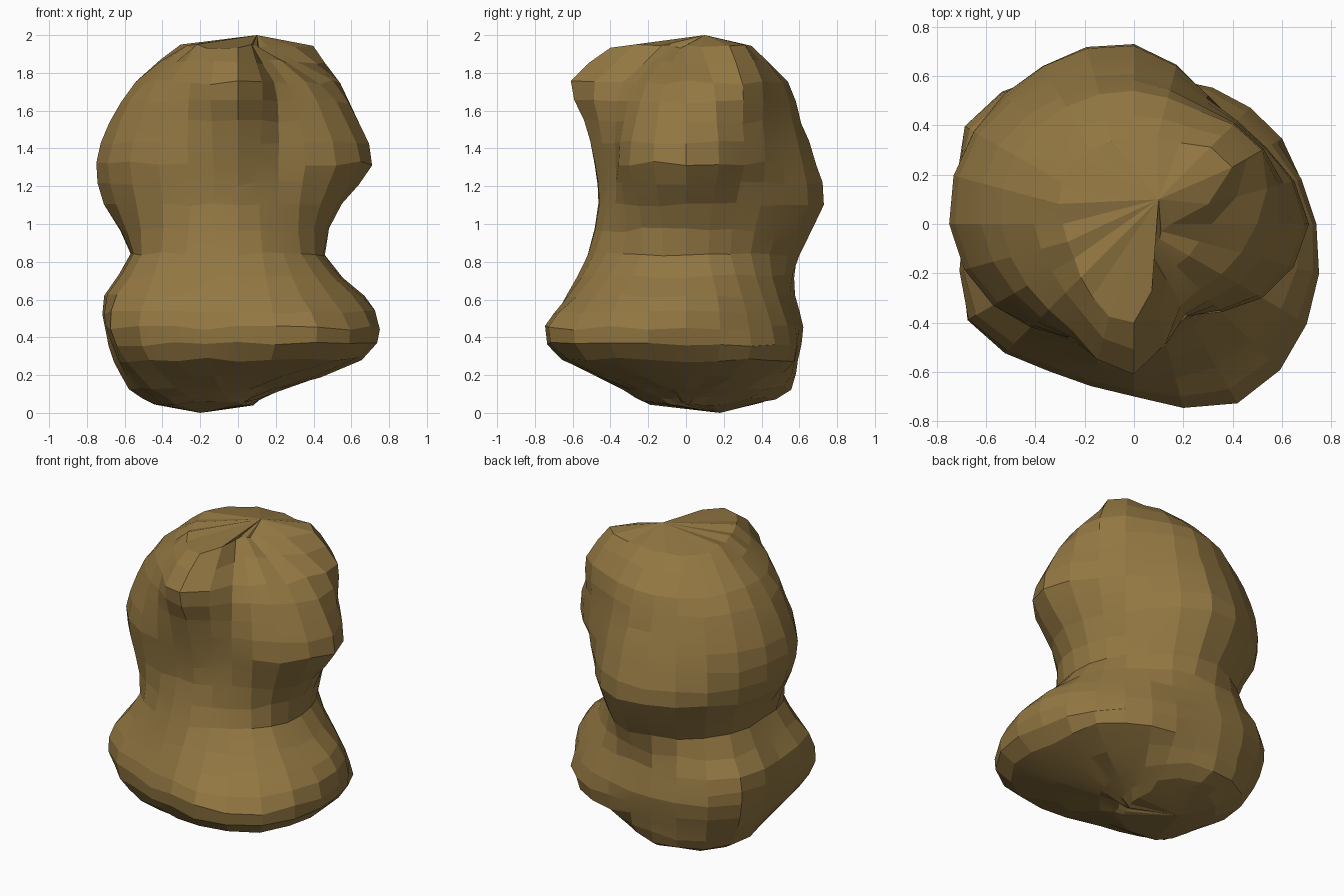
import bpy
import bmesh
import math
import random
from mathutils import Vector

random.seed(4)

default_cube = bpy.data.objects.get("Cube")
if default_cube:
    bpy.data.objects.remove(default_cube, do_unlink=True)

# Earthy brown surface
brown = bpy.data.materials.new("earth_brown")
brown.use_nodes = True
colour = (0.29, 0.185, 0.055, 1)
brown.diffuse_color = colour
shader = brown.node_tree.nodes["Principled BSDF"]
shader.inputs["Base Color"].default_value = colour
shader.inputs["Roughness"].default_value = 0.9

# Cross-sections: height, then radii in hundredths, counted round from the left (+x)
sections = [
    (5, [4, 7, 16, 33, 47, 49, 42, 38, 25, 13, 5, 4]),
    (13, [23, 27, 38, 52, 62, 65, 54, 53, 40, 29, 22, 21]),
    (28, [63, 66, 62, 58, 66, 73, 63, 68, 64, 63, 73, 73]),
    (45, [74, 67, 62, 60, 70, 79, 67, 78, 69, 70, 84, 81]),
    (62, [67, 60, 56, 55, 66, 77, 69, 74, 63, 63, 67, 69]),
    (84, [46, 47, 51, 60, 61, 62, 56, 59, 55, 52, 48, 47]),
    (110, [55, 53, 60, 73, 74, 73, 71, 62, 51, 46, 43, 50]),
    (132, [71, 62, 59, 69, 71, 75, 75, 66, 53, 48, 43, 60]),
    (154, [64, 60, 56, 61, 63, 69, 68, 60, 53, 54, 43, 53]),
    (175, [50, 60, 53, 54, 55, 56, 54, 50, 50, 61, 38, 41]),
    (194, [15, 46, 38, 35, 35, 34, 29, 28, 34, 40, 15, 12]),
]


def spline(a, b, c, d, t):
    """Catmull-Rom value between b and c."""
    return b + t / 2 * (c - a + t * (2 * a - 5 * b + 4 * c - d + t * (3 * (b - c) + d - a)))


def refine_round(radii, steps):
    """Add in-between radii round a closed section."""
    n = len(radii)
    return [spline(radii[i - 1], radii[i], radii[(i + 1) % n], radii[(i + 2) % n], s / steps)
            for i in range(n) for s in range(steps)]


def refine_upward(rows):
    """Add one in-between row above each row."""
    result = []
    last = len(rows) - 1
    for i in range(last):
        around = [rows[max(0, min(last, i + k))] for k in (-1, 0, 1, 2)]
        result += [rows[i], [spline(*values, 0.5) for values in zip(*around)]]
    return result + [rows[last]]


def loft(name, rows, bottom, top, material):
    """Skin the rows of radii and close both ends to a point."""
    bm = bmesh.new()
    rings = []
    for height, *radii in rows:
        ring = []
        for i, radius in enumerate(radii):
            angle = math.tau * i / len(radii)
            wobble = random.uniform(-0.012, 0.012)
            ring.append(bm.verts.new((radius * math.cos(angle), radius * math.sin(angle),
                                      height + wobble)))
        rings.append(ring)
    count = len(rings[0])
    for lower, upper in zip(rings, rings[1:]):
        for i in range(count):
            j = (i + 1) % count
            bm.faces.new((lower[i], lower[j], upper[j], upper[i]))
    low_point = bm.verts.new(bottom)
    high_point = bm.verts.new(top)
    for i in range(count):
        j = (i + 1) % count
        bm.faces.new((low_point, rings[0][j], rings[0][i]))
        bm.faces.new((high_point, rings[-1][i], rings[-1][j]))
    bmesh.ops.recalc_face_normals(bm, faces=bm.faces)
    mesh = bpy.data.meshes.new(name)
    bm.to_mesh(mesh)
    bm.free()
    mesh.materials.append(material)
    lump = bpy.data.objects.new(name, mesh)
    bpy.context.collection.objects.link(lump)
    return lump


# Waisted boulder with a broad foot, a heavy head and a sloping brow
rows = [[height / 100] + [r / 100 for r in refine_round(radii, 2)]
        for height, radii in sections]
boulder = loft("boulder", refine_upward(rows), Vector((-0.2, 0.18, 0)),
               Vector((0.1, 0.1, 2)), brown)

# Faceted shading that softens only the gentlest creases
bpy.context.view_layer.objects.active = boulder
boulder.select_set(True)
bpy.ops.object.shade_smooth_by_angle(angle=math.radians(8))
